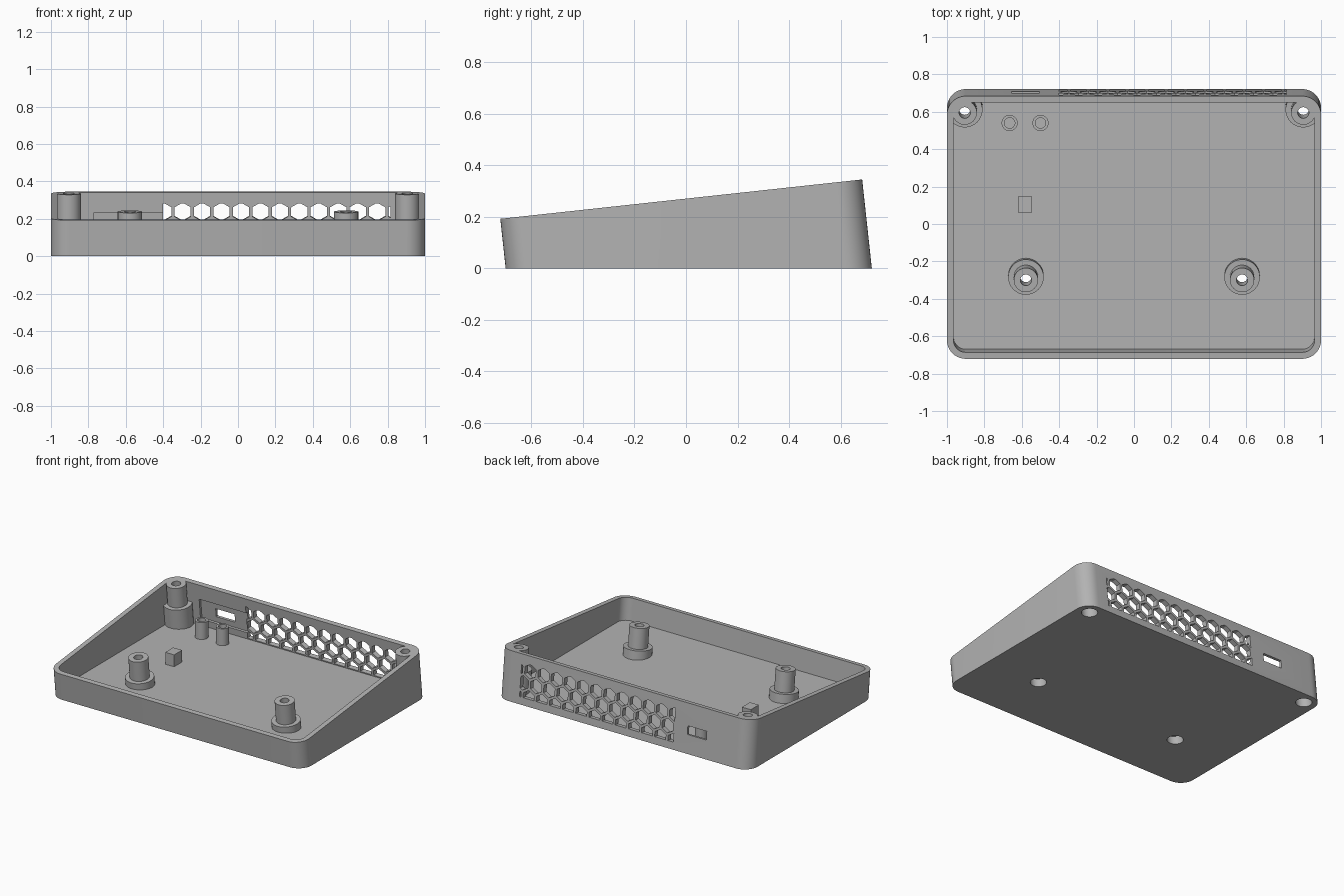
import bpy, bmesh, math
from mathutils import Matrix, Vector

cube = bpy.data.objects.get("Cube")
if cube:
    bpy.data.objects.remove(cube)

grey = bpy.data.materials.new("mid_grey")
grey.use_nodes = True
GREY = (0.45, 0.45, 0.45, 1)
grey.diffuse_color = GREY
grey.node_tree.nodes["Principled BSDF"].inputs["Base Color"].default_value = GREY

# The lid plane slopes up to the back; its frame has z = 0 on the rim
TILT = Matrix.Translation((0, -0.0185, 0.2685)) @ Matrix.Rotation(math.radians(6.2), 4, 'X')
LEVEL = Matrix.Identity(4)
DEPTH, WALL, FLOOR = 1.413, 0.035, 0.04


def prism(name, loop, z0, z1, frame):
    bm = bmesh.new()
    face = bm.faces.new([bm.verts.new((x, y, z0)) for x, y in loop])
    ext = bmesh.ops.extrude_face_region(bm, geom=[face])
    top = [g for g in ext["geom"] if isinstance(g, bmesh.types.BMVert)]
    bmesh.ops.translate(bm, verts=top, vec=(0, 0, z1 - z0))
    bmesh.ops.recalc_face_normals(bm, faces=bm.faces)
    bm.transform(frame)
    mesh = bpy.data.meshes.new(name)
    bm.to_mesh(mesh)
    bm.free()
    mesh.materials.append(grey)
    obj = bpy.data.objects.new(name, mesh)
    bpy.context.collection.objects.link(obj)
    return obj


def circle(x, y, r, n=32, turn=0.0):
    return [(x + r * math.cos(turn + math.tau * i / n),
             y + r * math.sin(turn + math.tau * i / n)) for i in range(n)]


def rect(x0, x1, y0, y1):
    return [(x0, y0), (x1, y0), (x1, y1), (x0, y1)]


def rounded(w, d, r, steps=10):
    pts = []
    for k, (sx, sy) in enumerate([(1, 1), (-1, 1), (-1, -1), (1, -1)]):
        for i in range(steps + 1):
            a = math.pi / 2 * (k + i / steps)
            pts.append((sx * (w / 2 - r) + r * math.cos(a),
                        sy * (d / 2 - r) + r * math.sin(a)))
    return pts


def boolean(obj, tools, op):
    # Apply each tool in turn, then discard it
    for tool in tools:
        mod = obj.modifiers.new(op, 'BOOLEAN')
        mod.operation, mod.object, mod.solver = op, tool, 'EXACT'
        bpy.context.view_layer.objects.active = obj
        bpy.ops.object.modifier_apply(modifier=mod.name)
        bpy.data.objects.remove(tool)


def join(name, objs):
    bm = bmesh.new()
    for o in objs:
        bm.from_mesh(o.data)
        bpy.data.objects.remove(o)
    mesh = bpy.data.meshes.new(name)
    bm.to_mesh(mesh)
    bm.free()
    obj = bpy.data.objects.new(name, mesh)
    bpy.context.collection.objects.link(obj)
    return obj


# Hollow sloped tray
tray = prism("tray", rounded(2, DEPTH, 0.1), -0.6, 0, TILT)
cavity = prism("cavity", rounded(2 - 2 * WALL, DEPTH - 2 * WALL, 0.065), -0.7, 0.1, TILT)
boolean(cavity, [prism("below_floor", rect(-2, 2, -2, 2), -2, FLOOR, LEVEL)], 'DIFFERENCE')
boolean(tray, [prism("below_ground", rect(-2, 2, -2, 2), -2, 0, LEVEL), cavity], 'DIFFERENCE')

# Stepped screw posts, kept inside the outer outline
STEP = -0.145
sites = [(s * x, y) for x, y in [(0.905, 0.617), (0.578, -0.283)] for s in (-1, 1)]
posts = []
for x, y in sites:
    posts += [prism("post", circle(x, y, 0.065), -0.5, 0, TILT),
              prism("collar", circle(x, y, 0.095), -0.5, STEP, TILT)]
for post in posts:
    boolean(post, [prism("below_ground", rect(-2, 2, -2, 2), -2, 0.01, LEVEL)], 'DIFFERENCE')
    boolean(post, [prism("outline", rounded(1.998, DEPTH - 0.002, 0.099), -0.7, 0.1, TILT)], 'INTERSECT')
boolean(tray, posts, 'UNION')

# Screw holes with head recesses opening underneath
holes = []
for x, y in sites:
    holes += [prism("screw_hole", circle(x, y, 0.03), -0.7, 0.1, TILT),
              prism("head_recess", circle(x, y, 0.053), -0.7, STEP - 0.03, TILT)]
boolean(tray, holes, 'DIFFERENCE')

# Honeycomb vent, port slot and inner port recess in the back wall
BACK = TILT @ Matrix.Translation((0, DEPTH / 2, -0.345)) @ Matrix.Rotation(math.pi / 2, 4, 'X')
X0, X1, Z0, Z1 = -0.4, 0.815, 0.05, 0.285
PITCH = 0.104
cells = []
for row in range(4):
    for col in range(13):
        x = X0 + PITCH * (col + 0.5 * (row % 2))
        z = Z1 - 0.045 - row * PITCH * 0.866
        cells.append(prism("cell", circle(x, z, 0.05, 6, math.pi / 6), -0.1, 0.1, BACK))
vent = join("vent_cutter", cells)
boolean(vent, [prism("vent_frame", rect(X0, X1, Z0, Z1), -0.05, 0.045, BACK)], 'INTERSECT')
boolean(tray, [vent,
               prism("port_slot", rect(-0.655, -0.505, 0.13, 0.19), -0.1, 0.1, BACK),
               prism("port_recess", rect(-0.77, -0.4, 0.09, 0.237), 0.018, 0.06, BACK)],
        'DIFFERENCE')

# Small hollow pegs and a support block on the floor
for side, x in (("right", -0.665), ("left", -0.5)):
    peg = prism(side + "_peg", circle(x, 0.54, 0.043), FLOOR - 0.01, 0.16, LEVEL)
    boolean(peg, [prism("bore", circle(x, 0.54, 0.028), 0.06, 0.3, LEVEL)], 'DIFFERENCE')
prism("support_block", rect(-0.617, -0.547, 0.06, 0.15), FLOOR - 0.01, 0.125, LEVEL)

# Smooth the curved walls, keep the edges sharp
for obj in bpy.context.collection.objects:
    obj.select_set(obj.type == 'MESH')
bpy.context.view_layer.objects.active = tray
bpy.ops.object.shade_smooth_by_angle(angle=math.radians(30))
